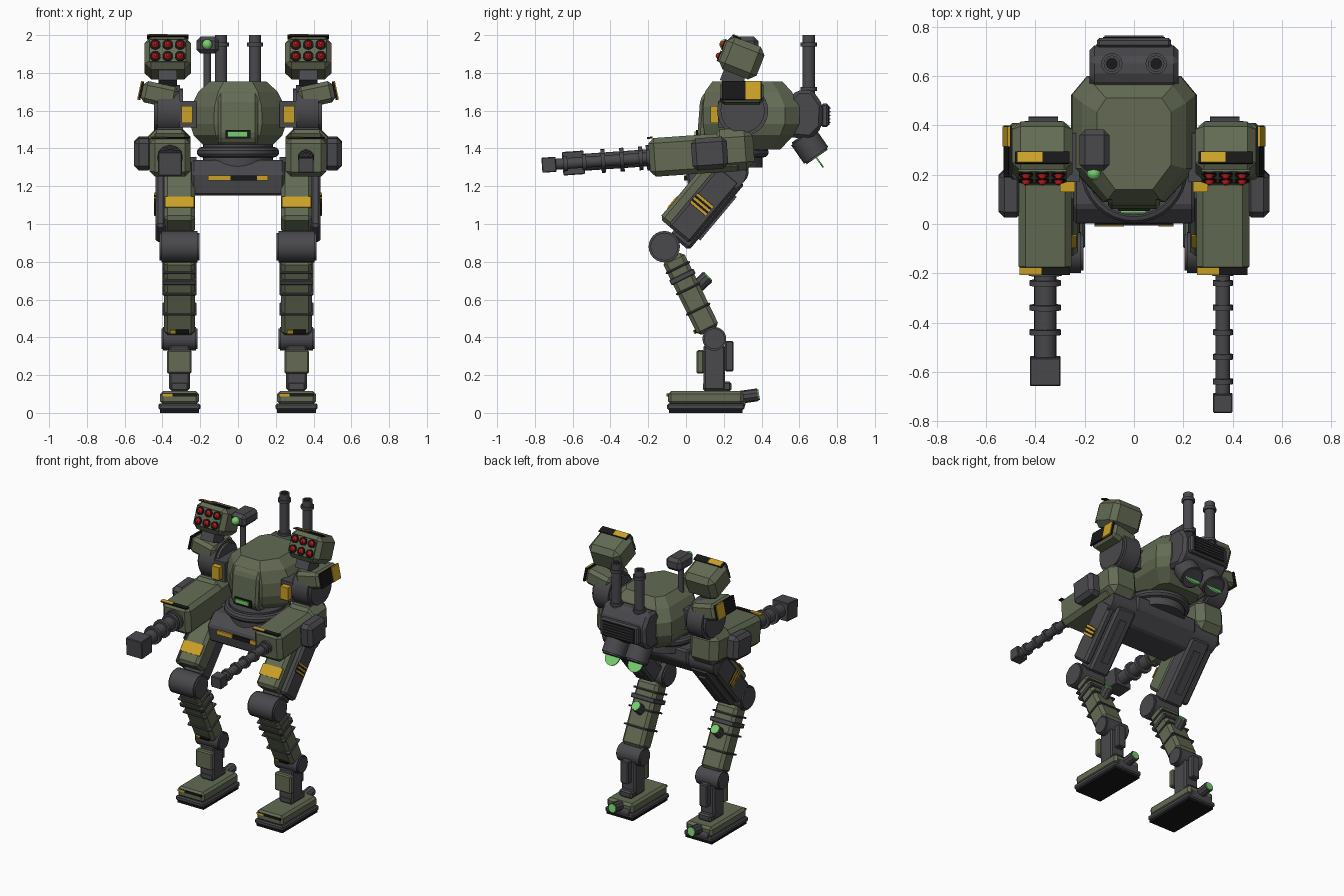
import bpy, bmesh, math
from mathutils import Matrix, Vector

if "Cube" in bpy.data.objects:
    bpy.data.objects.remove(bpy.data.objects["Cube"])

def material(name, r, g, b):
    m = bpy.data.materials.new(name)
    m.diffuse_color = (r, g, b, 1)
    m.use_nodes = True
    m.node_tree.nodes["Principled BSDF"].inputs["Base Color"].default_value = m.diffuse_color
    return m

GREEN = material("olive_armour", 0.125, 0.147, 0.088)
GREY = material("dark_metal", 0.067, 0.067, 0.075)
BLACK = material("black_trim", 0.009, 0.009, 0.009)
YELLOW = material("warning_yellow", 0.60, 0.36, 0.02)
RED = material("rocket_red", 0.60, 0.012, 0.012)
GLOW = material("glow_green", 0.19, 0.62, 0.16)
I = Matrix.Identity(4)

def frame(x, y, z, rx=0, ry=0):
    return (Matrix.Translation((x, y, z)) @ Matrix.Rotation(math.radians(rx), 4, 'X')
            @ Matrix.Rotation(math.radians(ry), 4, 'Y'))

def finish(bm, name, mat, F=I, smooth=False):
    bmesh.ops.recalc_face_normals(bm, faces=bm.faces)
    if smooth:
        for f in bm.faces:
            f.smooth = True
        for e in bm.edges:
            e.smooth = e.calc_face_angle(0) < 0.6
    me = bpy.data.meshes.new(name)
    bm.to_mesh(me)
    bm.free()
    me.materials.append(mat)
    ob = bpy.data.objects.new(name, me)
    ob.matrix_world = F
    bpy.context.collection.objects.link(ob)
    return ob

def chamfer(bm, w):
    if w:
        bmesh.ops.bevel(bm, geom=bm.edges[:], offset=w, segments=1, affect='EDGES')

def box(name, c, size, mat, F=I, bev=0.0):
    bm = bmesh.new()
    bmesh.ops.create_cube(bm, size=1)
    for v in bm.verts:
        v.co = Vector([v.co[i] * size[i] + c[i] for i in range(3)])
    chamfer(bm, bev)
    return finish(bm, name, mat, F)

def tube(name, p, q, r, mat, r2=None, n=20, F=I, bev=0.0):
    p, q = Vector(p), Vector(q)
    d = q - p
    M = Matrix.Translation((p + q) / 2) @ d.to_track_quat('Z', 'Y').to_matrix().to_4x4()
    bm = bmesh.new()
    bmesh.ops.create_cone(bm, cap_ends=True, segments=n, radius1=r,
                          radius2=r if r2 is None else r2, depth=d.length, matrix=M)
    if bev:
        rims = [e for e in bm.edges if any(len(f.verts) > 4 for f in e.link_faces)]
        bmesh.ops.bevel(bm, geom=rims, offset=bev, segments=2, affect='EDGES')
    return finish(bm, name, mat, F, True)

def ball(name, c, r, mat, F=I):
    bm = bmesh.new()
    bmesh.ops.create_uvsphere(bm, u_segments=14, v_segments=8, radius=r, matrix=Matrix.Translation(c))
    return finish(bm, name, mat, F, True)

def loft(name, rings, mat):
    bm = bmesh.new()
    rows = [[bm.verts.new(p) for p in ring] for ring in rings]
    n = len(rows[0])
    for a, b in zip(rows, rows[1:]):
        for i in range(n):
            bm.faces.new((a[i], a[(i + 1) % n], b[(i + 1) % n], b[i]))
    bm.faces.new(rows[0])
    bm.faces.new(rows[-1])
    return finish(bm, name, mat)

def prism(name, prof, hw, mat, bev=0.0):
    bm = bmesh.new()
    a = bm.faces.new([bm.verts.new((-hw, y, z)) for y, z in prof])
    ext = bmesh.ops.extrude_face_region(bm, geom=[a])['geom']
    bmesh.ops.translate(bm, verts=[v for v in ext if isinstance(v, bmesh.types.BMVert)], vec=(2 * hw, 0, 0))
    if not any(len(f.verts) > 4 and abs(f.calc_center_median().x + hw) < 1e-5 for f in bm.faces):
        bm.faces.new([v for v in a.verts])
    bmesh.ops.recalc_face_normals(bm, faces=bm.faces)
    chamfer(bm, bev)
    return finish(bm, name, mat)

# Hull: stacked eight-sided sections (z, half width, front y, back y)
def section(z, w, y0, y1):
    d = y1 - y0
    half = [(0.5 * w, y0), (w, y0 + 0.27 * d), (w, y1 - 0.15 * d), (0.75 * w, y1)]
    return [(x, y, z) for x, y in half] + [(-x, y, z) for x, y in reversed(half)]

loft("hull", [section(*s) for s in (
    (1.395, 0.16, 0.17, 0.50), (1.47, 0.235, 0.10, 0.57), (1.53, 0.255, 0.09, 0.60),
    (1.62, 0.25, 0.09, 0.60), (1.70, 0.21, 0.10, 0.56), (1.755, 0.15, 0.14, 0.51))], GREEN)
prism("front_hatch", [(0.16, 1.40), (0.09, 1.42), (0.06, 1.47), (0.075, 1.66), (0.11, 1.71), (0.2, 1.71)],
      0.105, GREEN, 0.015)
box("visor_frame", (0, 0.062, 1.475), (0.13, 0.02, 0.045), BLACK)
box("visor", (-0.003, 0.054, 1.475), (0.105, 0.02, 0.028), GLOW)

# Waist ring and pelvis
bm = bmesh.new()
bmesh.ops.create_circle(bm, segments=10, radius=0.028, matrix=Matrix.Translation((0.19, 0, 0)) @ Matrix.Rotation(math.pi / 2, 4, 'X'))
bmesh.ops.spin(bm, geom=bm.edges[:], cent=(0, 0, 0), axis=(0, 0, 1), angle=2 * math.pi, steps=32, use_merge=True)
finish(bm, "waist_ring", GREY, frame(0, 0.22, 1.38), True)
tube("waist", (0, 0.22, 1.30), (0, 0.22, 1.42), 0.185, GREY, n=32)
prism("pelvis", [(0.02, 1.15), (0.0, 1.27), (0.07, 1.34), (0.33, 1.34), (0.33, 1.25), (0.24, 1.15)], 0.245, GREY, 0.012)
box("pelvis_warning_plate", (0, 0.003, 1.243), (0.32, 0.02, 0.028), BLACK)
for x, w in ((-0.10, 0.12), (0.13, 0.06)):
    box("pelvis_warning_stripe", (x, -0.005, 1.243), (w, 0.012, 0.028), YELLOW)

# Backpack with grille, exhausts and thrusters
prism("backpack", [(0.54, 1.46), (0.54, 1.66), (0.59, 1.71), (0.67, 1.71), (0.725, 1.63), (0.72, 1.51), (0.66, 1.45)],
      0.18, GREY, 0.02)
box("grille_frame", (0, 0.735, 1.575), (0.30, 0.04, 0.125), GREY, I, 0.01)
box("grille", (0, 0.754, 1.575), (0.25, 0.01, 0.10), BLACK)
for i in range(5):
    box("grille_slat", (0, 0.76, 1.537 + 0.019 * i), (0.24, 0.008, 0.006), GREY)
for s in (-1, 1):
    x = 0.09 * s
    tube("exhaust_pipe", (x, 0.65, 1.68), (x, 0.65, 2.0), 0.033, GREY)
    for z in (1.715, 1.95):
        tube("exhaust_flange", (x, 0.65, z - 0.01), (x, 0.65, z + 0.01), 0.043, GREY)
    tube("exhaust_bore", (x, 0.65, 1.99), (x, 0.65, 2.001), 0.024, BLACK)
    tube("thruster", (x, 0.615, 1.47), (x, 0.695, 1.355), 0.078, GREY, bev=0.01)
    c, d = Vector((x, 0.695, 1.345)), Vector((0, 0.82, 0.57)) * 0.004
    tube("thruster_glow", c - d, c + d, 0.055, GLOW)

# Periscope on the left of the hull
tube("periscope_post", (-0.163, 0.29, 1.66), (-0.163, 0.29, 1.93), 0.02, GREY)
box("periscope_head", (-0.16, 0.30, 1.947), (0.12, 0.165, 0.09), GREY, I, 0.022)
ball("periscope_lens", (-0.163, 0.205, 1.95), 0.028, GLOW)

for s in (-1, 1):
    # Shoulder
    box("shoulder_joint", (0.265 * s, 0.27, 1.58), (0.09, 0.20, 0.14), GREY)
    box("shoulder_joint_stripe", (0.27 * s, 0.165, 1.58), (0.06, 0.07, 0.09), YELLOW)
    tube("shoulder", (0.29 * s, 0.30, 1.60), (0.445 * s, 0.30, 1.60), 0.135, GREY, n=28, bev=0.018)
    P = frame(0.415 * s, 0.295, 1.685, 0, -12 * s)
    box("shoulder_pad", (0, 0, 0), (0.19, 0.23, 0.115), GREEN, P, 0.022)
    box("pad_warning_plate", (0.10 * s, 0, 0), (0.012, 0.21, 0.10), BLACK, P)
    box("pad_warning_stripe", (0.106 * s, 0.06, 0), (0.01, 0.08, 0.10), YELLOW, P)
    # Rocket pod, nose tilted up
    R = frame(0.372 * s, 0.29, 1.88, -21.5)
    box("pod_mount", (0, 0, -0.10), (0.10, 0.12, 0.10), GREY, R)
    box("rocket_pod", (0, 0.005, 0), (0.245, 0.215, 0.185), GREEN, R, 0.035)
    box("pod_face", (0, -0.103, 0), (0.195, 0.008, 0.125), GREEN, R)
    for i in (-1, 0, 1):
        for k in (-1, 1):
            x, z = 0.066 * i, 0.033 * k
            tube("rocket_socket", (x, -0.10, z), (x, -0.113, z), 0.029, BLACK, n=14, F=R)
            tube("rocket", (x, -0.11, z), (x, -0.128, z), 0.021, RED, r2=0.008, n=14, F=R)
    box("pod_warning_plate", (0, -0.06, 0.094), (0.22, 0.05, 0.009), BLACK, R)
    box("pod_warning_stripe", (-0.05, -0.06, 0.099), (0.10, 0.045, 0.006), YELLOW, R)

    # Arm and its gun: the left one is short and heavy, the right one long and thin
    A = frame(0.36 * s, 0.08, 1.37, 4)
    box("forearm", (0, -0.03, 0), (0.215, 0.49, 0.205), GREEN, A, 0.028)
    box("elbow", (0.005 * s, 0.17, 0.01), (0.225, 0.22, 0.225), GREEN, A, 0.045)
    box("upper_arm", (0, 0.20, 0.12), (0.14, 0.14, 0.12), GREY, A)
    box("arm_side_block", (0.14 * s, 0.045, 0), (0.10, 0.19, 0.17), GREY, A, 0.025)
    box("arm_warning_plate", (0, -0.265, 0.104), (0.20, 0.03, 0.008), BLACK, A)
    box("arm_warning_stripe", (-0.06, -0.265, 0.107), (0.09, 0.03, 0.007), YELLOW, A)
    r, y1, mz, ml, rings = (0.045, -0.62, 0.125, 0.115, 3) if s < 0 else (0.029, -0.77, 0.08, 0.075, 5)
    tube("gun_collar", (0, -0.26, 0), (0, -0.29, 0), r * 1.5, GREY, F=A)
    tube("gun_barrel", (0, -0.26, 0), (0, y1 - 0.02, 0), r, GREY, F=A)
    for i in range(rings):
        y = -0.32 - 0.1 * i
        tube("barrel_ring", (0, y + 0.011, 0), (0, y - 0.011, 0), r * 1.4, GREY, F=A)
    box("muzzle", (0, y1 - ml / 2, 0), (mz, ml, mz), GREY, A, 0.004)

    # Thigh
    x = 0.31 * s
    T = frame(x, 0.075, 1.11, -40)
    box("thigh_armour", (0, -0.045, 0), (0.165, 0.14, 0.40), GREEN, T, 0.02)
    box("thigh_frame", (0, 0.05, 0.0), (0.15, 0.13, 0.46), GREY, T, 0.015)
    box("thigh_side_plate", (0.10 * s, 0.02, 0.01), (0.055, 0.15, 0.42), GREY, T, 0.015)
    box("thigh_back_rail", (0, 0.117, 0), (0.05, 0.02, 0.30), GREY, T)
    box("thigh_yellow_band", (0, -0.115, -0.09), (0.155, 0.008, 0.075), YELLOW, T)
    box("thigh_warning_plate", (0.128 * s, 0.01, 0), (0.008, 0.11, 0.07), BLACK, T)
    for i in (-1, 0, 1):
        box("thigh_warning_stripe", (0.131 * s, 0.01, 0.025 * i), (0.008, 0.11, 0.013), YELLOW, T)
    tube("hip", (0.22 * s, 0.235, 1.27), (0.435 * s, 0.235, 1.27), 0.085, GREY, n=24)
    tube("knee", (x - 0.105, -0.115, 0.88), (x + 0.105, -0.115, 0.88), 0.083, GREY, n=24, bev=0.01)

    # Shin with collars and a calf thruster
    S = frame(x, 0.025, 0.63, 26)
    box("shin", (0, 0, 0), (0.165, 0.125, 0.44), GREEN, S, 0.02)
    for z, h in ((0.155, 0.012), (0.10, 0.03), (0.03, 0.012), (-0.09, 0.012)):
        box("shin_collar", (0, 0, z), (0.182, 0.142, h), GREY, S, 0.004)
    box("shin_warning_plate", (0, -0.066, -0.19), (0.10, 0.01, 0.022), BLACK, S)
    box("shin_warning_stripe", (-0.035, -0.07, -0.19), (0.03, 0.01, 0.022), YELLOW, S)
    tube("calf_thruster", (x, 0.05, 0.66), (x, 0.115, 0.72), 0.036, GREY, n=10)
    tube("calf_glow", (x, 0.112, 0.717), (x, 0.119, 0.7235), 0.03, GLOW, n=10)

    # Ankle
    tube("ankle", (x - 0.095, 0.15, 0.392), (x + 0.095, 0.15, 0.392), 0.063, GREY, n=24, bev=0.008)
    box("ankle_strut", (0, 0.15, 0.24), (0.11, 0.115, 0.24), GREY, frame(x, 0, 0), 0.01)
    box("ankle_guard", (x, 0.076, 0.27), (0.13, 0.04, 0.125), GREEN, I, 0.008)
    box("ankle_piston", (x, 0.23, 0.30), (0.06, 0.045, 0.16), GREY, I, 0.006)
    box("ankle_base", (x, 0.165, 0.14), (0.10, 0.15, 0.05), GREY, I, 0.01)

    # Foot
    box("foot", (x, 0.105, 0.08), (0.205, 0.40, 0.072), GREEN, I, 0.016)
    box("foot_sole", (x, 0.105, 0.033), (0.222, 0.41, 0.034), GREY, I, 0.008)
    box("foot_tread", (x, 0.105, 0.010), (0.205, 0.39, 0.020), BLACK)
    tube("heel_roller", (x - 0.08, 0.27, 0.05), (x + 0.08, 0.27, 0.05), 0.045, GREY)
    box("toe_warning_plate", (x, -0.094, 0.095), (0.18, 0.01, 0.016), BLACK)
    box("toe_warning_stripe", (x - 0.065, -0.098, 0.095), (0.055, 0.008, 0.014), YELLOW)
    tube("heel_thruster", (x, 0.27, 0.08), (x, 0.38, 0.096), 0.034, GREY, n=10)
    tube("heel_glow", (x, 0.378, 0.0955), (x, 0.387, 0.097), 0.029, GLOW, n=10)
